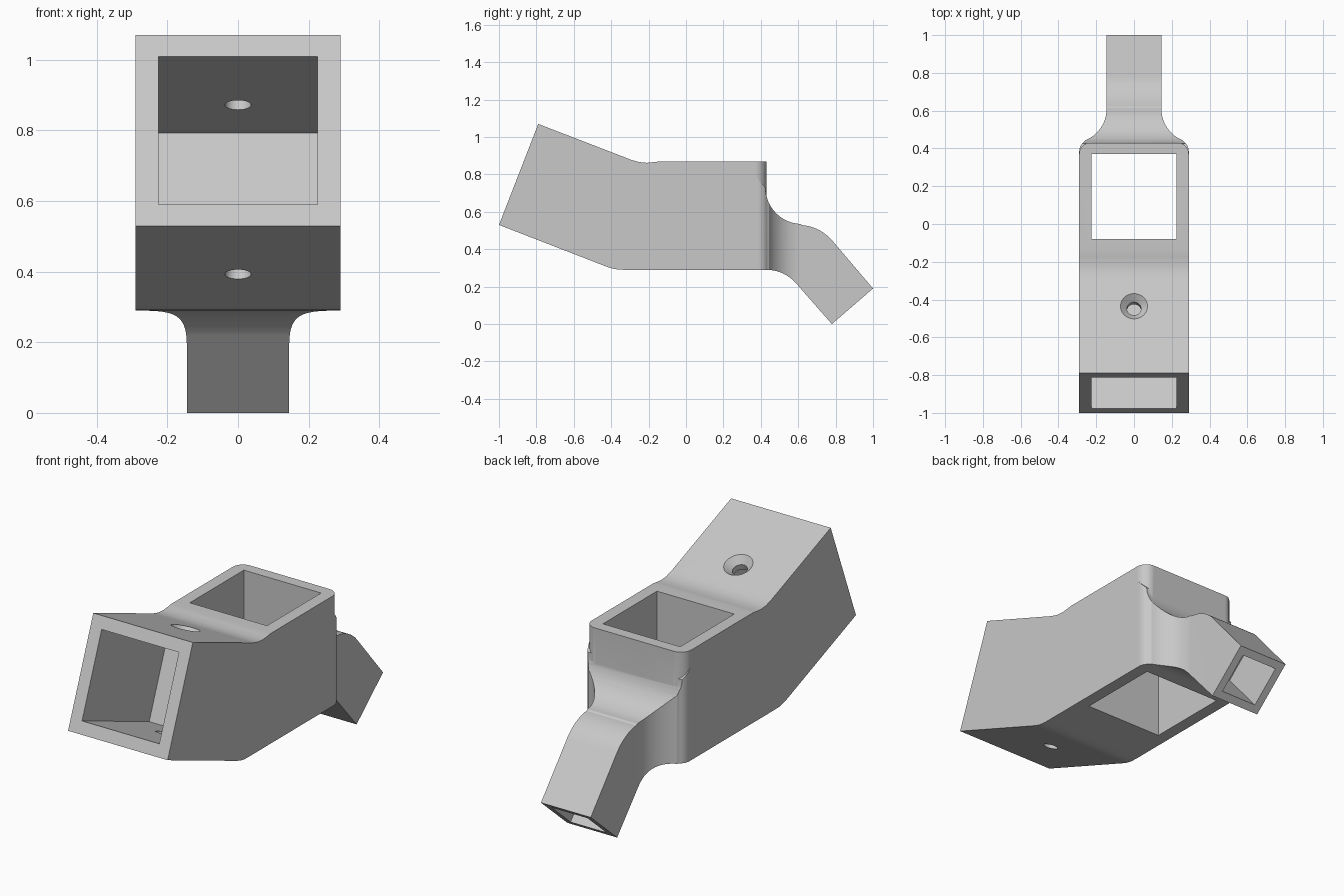
import bpy, bmesh, math
from mathutils import Vector, Matrix

cube = bpy.data.objects.get("Cube")
if cube:
    bpy.data.objects.remove(cube, do_unlink=True)

grey = bpy.data.materials.new("light grey")
grey.use_nodes = True
GREY = (0.58, 0.58, 0.58, 1)
grey.diffuse_color = GREY
grey.node_tree.nodes["Principled BSDF"].inputs["Base Color"].default_value = GREY


def finish(name, bm):
    bmesh.ops.recalc_face_normals(bm, faces=bm.faces)
    mesh = bpy.data.meshes.new(name)
    bm.to_mesh(mesh)
    bm.free()
    mesh.materials.append(grey)
    obj = bpy.data.objects.new(name, mesh)
    bpy.context.collection.objects.link(obj)
    return obj


def arc(cx, cy, r, a0, a1, n=14):
    angles = [math.radians(a0 + (a1 - a0) * i / n) for i in range(n + 1)]
    return [(cx + r * math.cos(a), cy + r * math.sin(a)) for a in angles]


def prism(name, points, place, low, high):
    """Extrude a closed profile; place(u, v, w) maps it into space."""
    bm = bmesh.new()
    face = bm.faces.new([bm.verts.new(place(u, v, low)) for u, v in points])
    moved = bmesh.ops.extrude_face_region(bm, geom=[face])["geom"]
    shift = Vector(place(0, 0, high)) - Vector(place(0, 0, low))
    bmesh.ops.translate(bm, vec=shift, verts=[g for g in moved if isinstance(g, bmesh.types.BMVert)])
    return finish(name, bm)


def side_prism(name, points, half):
    return prism(name, points, lambda u, v, w: (w, u, v), -half, half)


def plan_prism(name, right_half):
    points = right_half + [(-x, y) for x, y in reversed(right_half)]
    return prism(name, points, lambda u, v, w: (u, v, w), -0.2, 1.3)


def box(name, size, matrix):
    bm = bmesh.new()
    bmesh.ops.create_cube(bm, size=1, matrix=matrix @ Matrix.Diagonal((*size, 1)))
    return finish(name, bm)


def cone(name, r1, r2, depth, matrix):
    bm = bmesh.new()
    bmesh.ops.create_cone(bm, cap_ends=True, segments=48, radius1=r1, radius2=r2, depth=depth, matrix=matrix)
    return finish(name, bm)


def combine(target, tool, operation):
    mod = target.modifiers.new(operation, "BOOLEAN")
    mod.operation = operation
    mod.solver = "EXACT"
    mod.object = tool
    bpy.context.view_layer.objects.active = target
    bpy.ops.object.modifier_apply(modifier=mod.name)
    bpy.data.objects.remove(tool, do_unlink=True)


# Main body: bent side profile, trimmed to rounded back corners
body_side = [(-1, 0.53), (-0.42, 0.305), (-0.39, 0.296), (-0.36, 0.291), (-0.32, 0.29),
             (0.43, 0.29), (0.43, 0.87), (-0.14, 0.87), (-0.17, 0.866), (-0.21, 0.862),
             (-0.25, 0.866), (-0.29, 0.877), (-0.79, 1.07)]
bracket = side_prism("socket_bracket", body_side, 0.29)
body_plan = [(0.29, -1.1)] + arc(0.23, 0.37, 0.06, 0, 90, 10)
combine(bracket, plan_prism("body_outline", body_plan), "INTERSECT")

# Neck: downward curve in side view, flared where it joins the body
neck_side = ([(0.3, 0.29)] + arc(0.43, 0.08, 0.21, 90, 40.8) + [(0.78, 0), (1, 0.19)]
             + arc(0.60, 0.29, 0.24, 40.8, 85) + arc(0.62, 0.73, 0.195, 268, 180)
             + [(0.36, 0.80), (0.3, 0.80)])
neck = side_prism("neck", neck_side, 0.32)
neck_plan = ([(0.29, 0.25)] + arc(0.23, 0.385, 0.06, 0, 55, 8)
             + arc(0.325, 0.61, 0.18, 248, 180) + [(0.145, 1.1)])
combine(neck, plan_prism("neck_outline", neck_plan), "INTERSECT")
combine(bracket, neck, "UNION")

# Square sockets: front, vertical through the middle, and neck end
TILT = math.atan2(0.21, 0.54)
front = Matrix.Translation((0, -0.895, 0.80)) @ Matrix.Rotation(-TILT, 4, "X")
combine(bracket, box("front_socket", (0.45, 0.80, 0.45), front @ Matrix.Translation((0, 0.2, 0))), "DIFFERENCE")
combine(bracket, box("middle_socket", (0.45, 0.45, 2), Matrix.Translation((0, 0.145, 0.5))), "DIFFERENCE")
back = Matrix.Translation((0, 0.89, 0.095)) @ Matrix.Rotation(-math.atan2(0.22, 0.19), 4, "X")
combine(bracket, box("neck_socket", (0.21, 0.40, 0.21), back @ Matrix.Translation((0, -0.1, 0))), "DIFFERENCE")

# Screw hole through the front socket, countersunk on top
hole = front @ Matrix.Translation((0, 0.38, 0))
combine(bracket, cone("screw_hole", 0.037, 0.037, 1, hole), "DIFFERENCE")
sink = hole @ Matrix.Translation((0, 0, 0.29))
combine(bracket, cone("countersink", 0.037, 0.105, 0.068, sink), "DIFFERENCE")

# Smooth curved faces, keep hard edges
bpy.ops.object.select_all(action="DESELECT")
bracket.select_set(True)
bpy.context.view_layer.objects.active = bracket
bpy.ops.object.shade_smooth_by_angle(angle=math.radians(25))
weighted = bracket.modifiers.new("even_shading", "WEIGHTED_NORMAL")
weighted.keep_sharp = True
